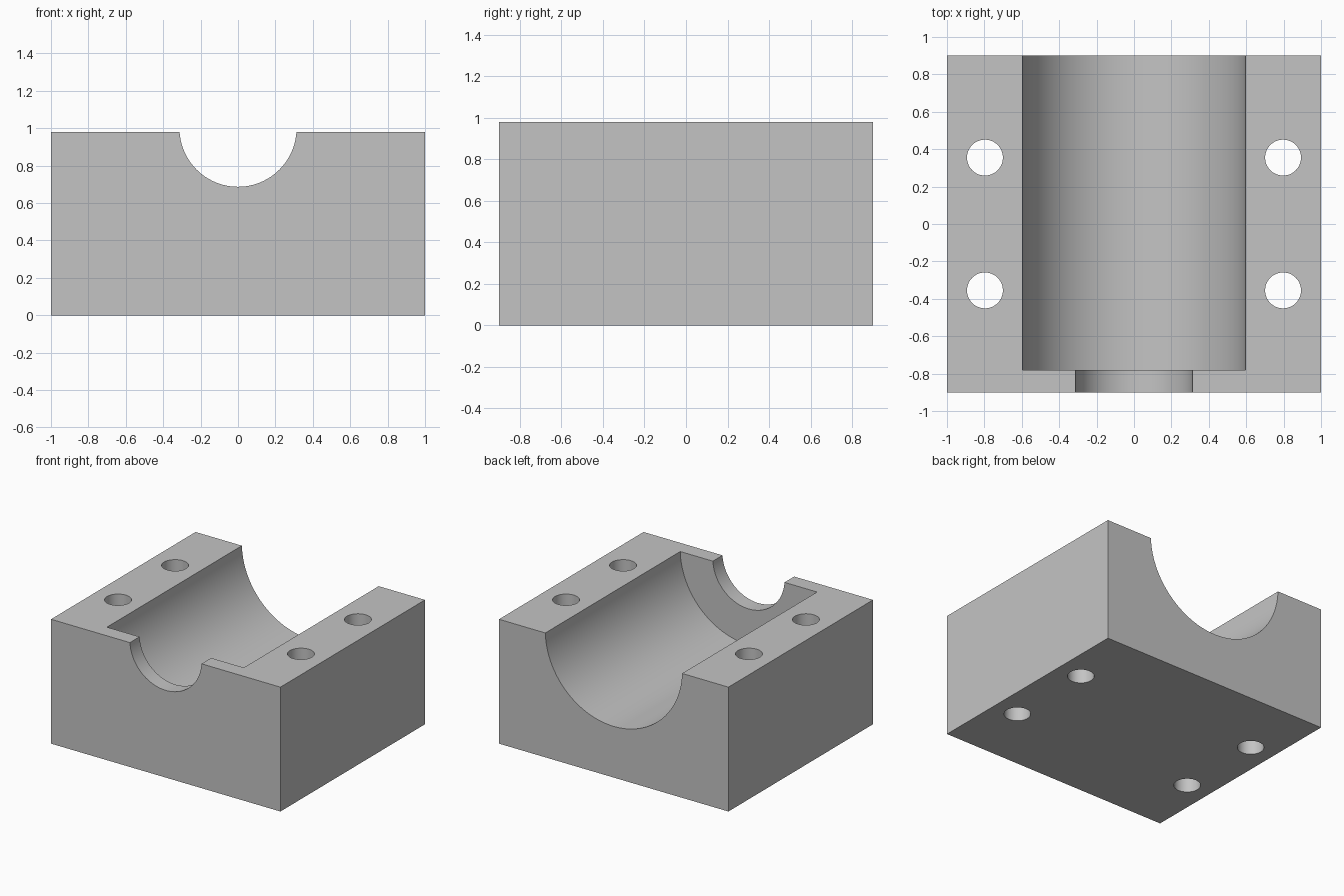
import bpy
from math import radians

WIDTH, DEPTH, HEIGHT = 2.0, 1.8, 0.98
AXIS_Z = 1.0            # bore axis sits just above the split face
BORE_R, NECK_R, BOLT_R = 0.597, 0.313, 0.096
SHOULDER_Y = -0.78      # wall between the main bore and the front neck

old = bpy.data.objects.get("Cube")
if old:
    bpy.data.objects.remove(old, do_unlink=True)

grey = bpy.data.materials.new("plain grey")
grey.use_nodes = True
colour = (0.55, 0.55, 0.55, 1.0)
grey.diffuse_color = colour
grey.node_tree.nodes["Principled BSDF"].inputs["Base Color"].default_value = colour


def cylinder(name, radius, length, location, along_y=False, sides=96):
    bpy.ops.mesh.primitive_cylinder_add(
        vertices=sides, radius=radius, depth=length, location=location,
        rotation=(radians(90) if along_y else 0, 0, 0))
    obj = bpy.context.object
    obj.name = name
    obj.hide_render = True
    obj.data.materials.append(grey)
    return obj


# Solid block
bpy.ops.mesh.primitive_cube_add(size=1, location=(0, 0, HEIGHT / 2))
block = bpy.context.object
block.name = "bearing_block"
block.scale = (WIDTH, DEPTH, HEIGHT)
bpy.ops.object.transform_apply(location=True, rotation=False, scale=True)
block.data.materials.append(grey)

# Main bore, open at the back and stopped by the shoulder
bore_length = DEPTH
cutters = [cylinder("bore_cutter", BORE_R, bore_length,
                    (0, SHOULDER_Y + bore_length / 2, AXIS_Z), True)]

# Narrow neck through the front wall
cutters.append(cylinder("neck_cutter", NECK_R, 0.6, (0, -DEPTH / 2, AXIS_Z), True))

# Four vertical bolt holes
for x in (-0.797, 0.797):
    for y in (-0.355, 0.355):
        cutters.append(cylinder("bolt_hole_cutter", BOLT_R, HEIGHT * 2,
                                (x, y, HEIGHT / 2), sides=48))

# Cut everything out of the block
bpy.ops.object.select_all(action='DESELECT')
block.select_set(True)
bpy.context.view_layer.objects.active = block
for cutter in cutters:
    cut = block.modifiers.new(cutter.name, 'BOOLEAN')
    cut.operation = 'DIFFERENCE'
    cut.solver = 'EXACT'
    cut.object = cutter
    bpy.ops.object.modifier_apply(modifier=cut.name)
for cutter in cutters:
    bpy.data.objects.remove(cutter, do_unlink=True)

# Smooth bores with crisp edges
bpy.ops.object.shade_smooth_by_angle(angle=radians(30))
